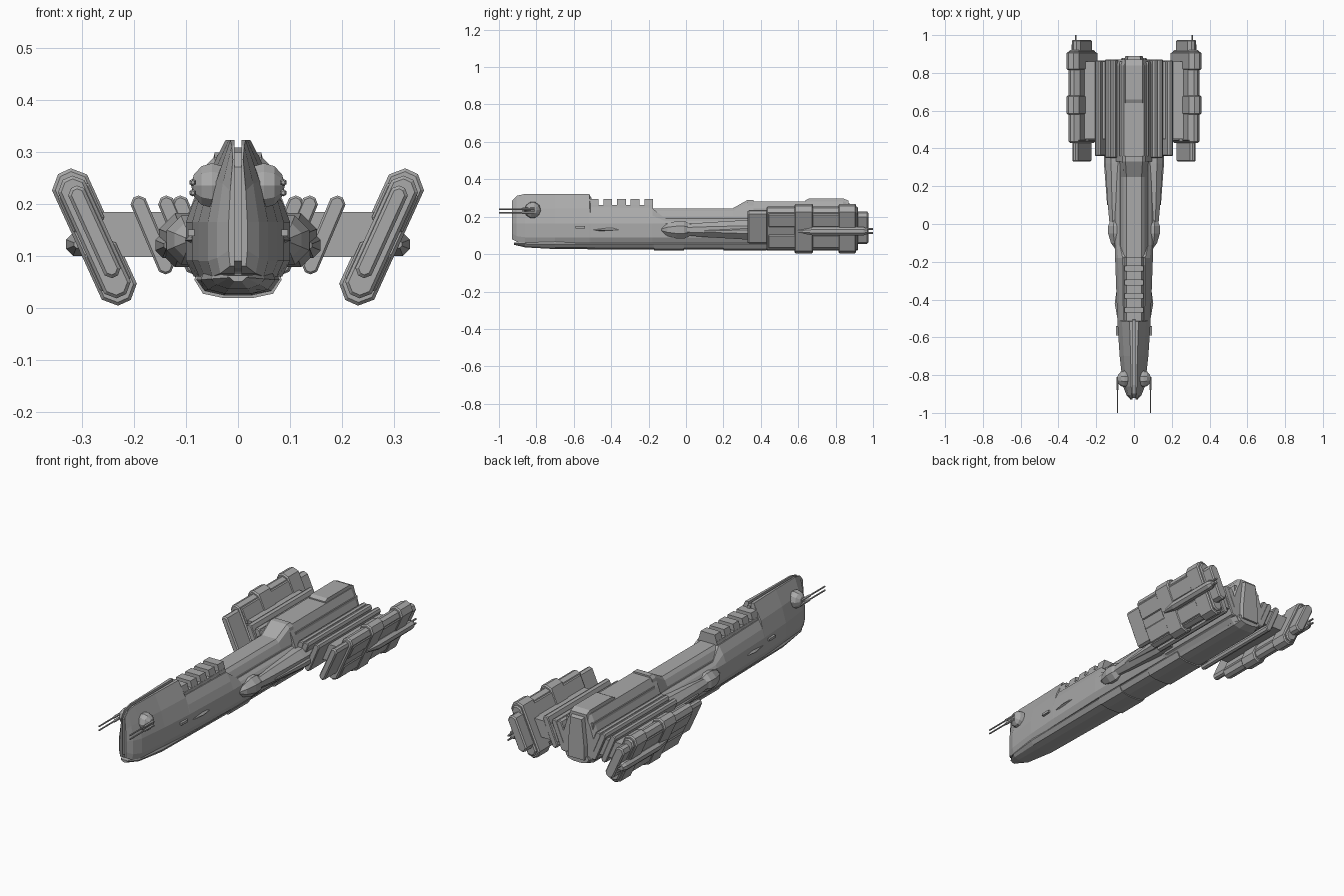
import bpy, bmesh, math
from mathutils import Matrix

cube = bpy.data.objects.get("Cube")
if cube:
    bpy.data.objects.remove(cube, do_unlink=True)

grey = bpy.data.materials.new("hull_grey")
grey.use_nodes = True
tone = (0.4, 0.4, 0.4, 1)
grey.diffuse_color = tone
for node in grey.node_tree.nodes:
    if node.type == 'BSDF_PRINCIPLED':
        node.inputs["Base Color"].default_value = tone
        node.inputs["Roughness"].default_value = 0.7


def finish(name, bm, mirror=False):
    bmesh.ops.recalc_face_normals(bm, faces=bm.faces)
    mesh = bpy.data.meshes.new(name)
    bm.to_mesh(mesh)
    bm.free()
    mesh.materials.append(grey)
    obj = bpy.data.objects.new(name, mesh)
    bpy.context.scene.collection.objects.link(obj)
    if mirror:
        obj.modifiers.new("Mirror", 'MIRROR')
    return obj


def loft(name, sections, mirror=False):
    """Skin matching (x, z) outlines placed along y."""
    bm = bmesh.new()
    rings = [[bm.verts.new((x, y, z)) for x, z in pts] for y, pts in sections]
    for a, b in zip(rings, rings[1:]):
        for i in range(len(a)):
            j = (i + 1) % len(a)
            bm.faces.new((a[i], a[j], b[j], b[i]))
    bm.faces.new(rings[0])
    bm.faces.new(rings[-1])
    return finish(name, bm, mirror)


def both(half):
    """Close a right-hand outline with its reflection."""
    return half + [(-x, z) for x, z in reversed(half)]


def capsule(cx, cz, length, thick, tilt):
    """Long octagon, tilted so that its top leans outward."""
    c, h, t = thick * 0.32, length / 2, thick / 2
    quarter = [(t, h - c), (t - c, h)]
    pts = quarter + [(-x, z) for x, z in reversed(quarter)]
    pts += [(-x, -z) for x, z in pts]
    s, k = math.sin(tilt), math.cos(tilt)
    return [(cx + x * k + z * s, cz - x * s + z * k) for x, z in pts]


def plate(name, cx, cz, length, thick, tilt, y0, y1, bevel=0.006):
    small = capsule(cx, cz, length - 2 * bevel, thick - 2 * bevel, tilt)
    full = capsule(cx, cz, length, thick, tilt)
    return loft(name, [(y0, small), (y0 + bevel, full), (y1 - bevel, full), (y1, small)], True)


def box(name, x0, x1, y0, y1, z0, z1, mirror=False):
    pts = [(x0, z0), (x1, z0), (x1, z1), (x0, z1)]
    return loft(name, [(y0, pts), (y1, pts)], mirror)


def tube(name, x, z, stations, sides=8):
    """Mirrored round loft; stations are (y, radius)."""
    ring = [(math.cos(a), math.sin(a)) for a in
            [math.tau * (i + 0.5) / sides for i in range(sides)]]
    return loft(name, [(y, [(x + r * u, z + r * v) for u, v in ring]) for y, r in stations], True)


# Forward hull: two tall halves with a slot between them
def hull_half(w, top, crest, low):
    g, shoulder = 0.007, 0.165
    mid = (crest + (w - crest) * 0.62, shoulder + (top - shoulder) * 0.5)
    return [(g, low), (w * 0.85, low), (w, low + 0.03), (w, shoulder), mid, (crest, top), (g, top)]


hull = [(-0.93, 0.018, 0.285, 0.01, 0.08), (-0.905, 0.04, 0.312, 0.012, 0.066),
        (-0.86, 0.058, 0.322, 0.015, 0.06), (-0.7, 0.076, 0.322, 0.018, 0.06),
        (-0.515, 0.088, 0.322, 0.024, 0.06), (-0.51, 0.088, 0.25, 0.056, 0.06),
        (-0.18, 0.1, 0.245, 0.06, 0.06), (-0.11, 0.1, 0.19, 0.075, 0.06),
        (0.34, 0.1, 0.19, 0.075, 0.06)]
loft("forward_hull", [(y, hull_half(*rest)) for y, *rest in hull], True)

# Recessed strip inside the slot
loft("slot_core", [(y + 0.008, both([(0.008, low + 0.01), (0.008, top - 0.014)]))
                   for y, w, top, crest, low in hull])

# Toothed ridge behind the nose
for i in range(5):
    y = -0.515 + i * 0.073
    loft("ridge_tooth", [(y, both([(0.057, 0.235), (0.04, 0.294)])),
                         (y + 0.047, both([(0.057, 0.235), (0.04, 0.294)]))])
loft("ridge_base", [(y, both([(0.062, 0.2), (0.05, 0.262)])) for y in (-0.51, -0.18)])

# Spine rising to the aft block
def spine(top, w):
    return both([(w + 0.02, 0.15), (w + 0.015, 0.2), (w, top - 0.015), (w - 0.015, top)])


loft("spine", [(-0.2, spine(0.245, 0.055)), (0.25, spine(0.245, 0.055)),
               (0.33, spine(0.29, 0.06)), (0.36, spine(0.29, 0.06))])

# Aft block with its raised roof panel
def aft(s, top):
    return both([(0.07 * s, 0.045), (0.1 * s, 0.08), (0.1 * s, 0.17),
                 (0.075 * s, 0.235), (0.052 * s, top)])


loft("aft_block", [(0.33, aft(1, 0.282)), (0.84, aft(1, 0.282)), (0.87, aft(0.85, 0.27))])
loft("roof_panel", [(y, both([(0.055, 0.25), (0.045, z)]))
                    for y, z in ((0.64, 0.288), (0.66, 0.298), (0.84, 0.298), (0.87, 0.285))])
loft("tail_fairing", [(y, both([(w, 0.06), (w, 0.13), (w * 0.7, z)]))
                      for y, w, z in ((0.84, 0.06, 0.28), (0.89, 0.045, 0.265))])
box("roof_rail", 0.064, 0.076, 0.36, 0.86, 0.2, 0.245, True)

# Keel with collars
def keel(w, bottom, top):
    mid = bottom + (top - bottom) * 0.65
    return both([(w * 0.35, bottom), (w * 0.8, bottom + 0.008), (w, mid), (w * 0.92, top)])


loft("keel", [(-0.92, keel(0.02, 0.05, 0.062)), (-0.86, keel(0.052, 0.036, 0.066)),
              (-0.7, keel(0.072, 0.027, 0.068)), (-0.18, keel(0.08, 0.024, 0.07)),
              (0.84, keel(0.078, 0.026, 0.075)), (0.88, keel(0.065, 0.038, 0.075))])
for y0, y1 in ((-0.17, -0.01), (0.2, 0.43)):
    loft("keel_collar", [(y, keel(0.084, 0.019, 0.073)) for y in (y0, y1)])

# Bow turrets with twin barrels
bm = bmesh.new()
bmesh.ops.create_uvsphere(bm, u_segments=10, v_segments=6, radius=1,
                          matrix=Matrix.Translation((0.05, -0.82, 0.235))
                          @ Matrix.Rotation(math.pi / 2, 4, 'Y')
                          @ Matrix.Diagonal((0.045, 0.044, 0.04, 1)))
finish("bow_turret", bm, True)
for z in (0.221, 0.241):
    tube("bow_barrel", 0.087, z, [(-1, 0.004), (-0.88, 0.004), (-0.875, 0.007), (-0.81, 0.007)], 6)

# Small side fittings
box("side_vent", 0.08, 0.096, -0.59, -0.54, 0.138, 0.15, True)
loft("side_blade", [(y, [(0.08, 0.12), (0.08 + d, 0.13), (0.08, 0.15)])
                    for y, d in ((-0.5, 0.008), (-0.42, 0.022), (-0.35, 0.012))], True)

# Flank pods and the ducts running aft from them
tube("flank_pod", 0.09, 0.13, [(-0.13, 0.012), (-0.1, 0.035), (-0.05, 0.051),
                              (-0.01, 0.051), (0.02, 0.036)])
tube("flank_duct", 0.1, 0.13, [(-0.02, 0.03), (0.1, 0.042), (0.32, 0.056), (0.42, 0.056)])
tube("outer_duct", 0.135, 0.12, [(0.1, 0.008), (0.2, 0.016), (0.32, 0.026), (0.42, 0.026)])

# Wing slab and leaning radiator plates
box("wing_slab", -0.27, 0.27, 0.45, 0.86, 0.098, 0.184)
lean = math.radians(23)
for cx, y0, y1 in ((0.085, 0.35, 0.87), (0.112, 0.35, 0.87), (0.165, 0.36, 0.865)):
    plate("radiator_plate", cx, 0.14, 0.16, 0.031, lean, y0, y1, 0.004)

# Outboard pods: layered plates, bands and long rails
lean = math.radians(24.5)
X, Z = 0.276, 0.136
plate("pod_core", X, Z, 0.25, 0.056, lean, 0.43, 0.92)
plate("pod_intake", X, Z + 0.01, 0.19, 0.034, lean, 0.33, 0.45)
plate("pod_exhaust", X, Z + 0.005, 0.18, 0.05, lean, 0.9, 0.975)
for y0, y1 in ((0.58, 0.68), (0.815, 0.91)):
    plate("pod_band", X, Z, 0.278, 0.074, lean, y0, y1)
for side in (-1, 1):
    for end in (-1, 1):
        across, along = side * 0.021, end * 0.062
        plate("pod_panel", X + across * math.cos(lean) + along * math.sin(lean),
              Z - across * math.sin(lean) + along * math.cos(lean),
              0.085, 0.024, lean, 0.44, 0.9, 0.004)

# Stern guns on the outboard pods
tube("stern_gun_housing", 0.308, 0.122, [(0.6, 0.008), (0.68, 0.024), (0.95, 0.024), (0.97, 0.015)])
for z in (0.112, 0.134):
    tube("stern_barrel", 0.308, z, [(0.94, 0.005), (1, 0.005)], 6)
